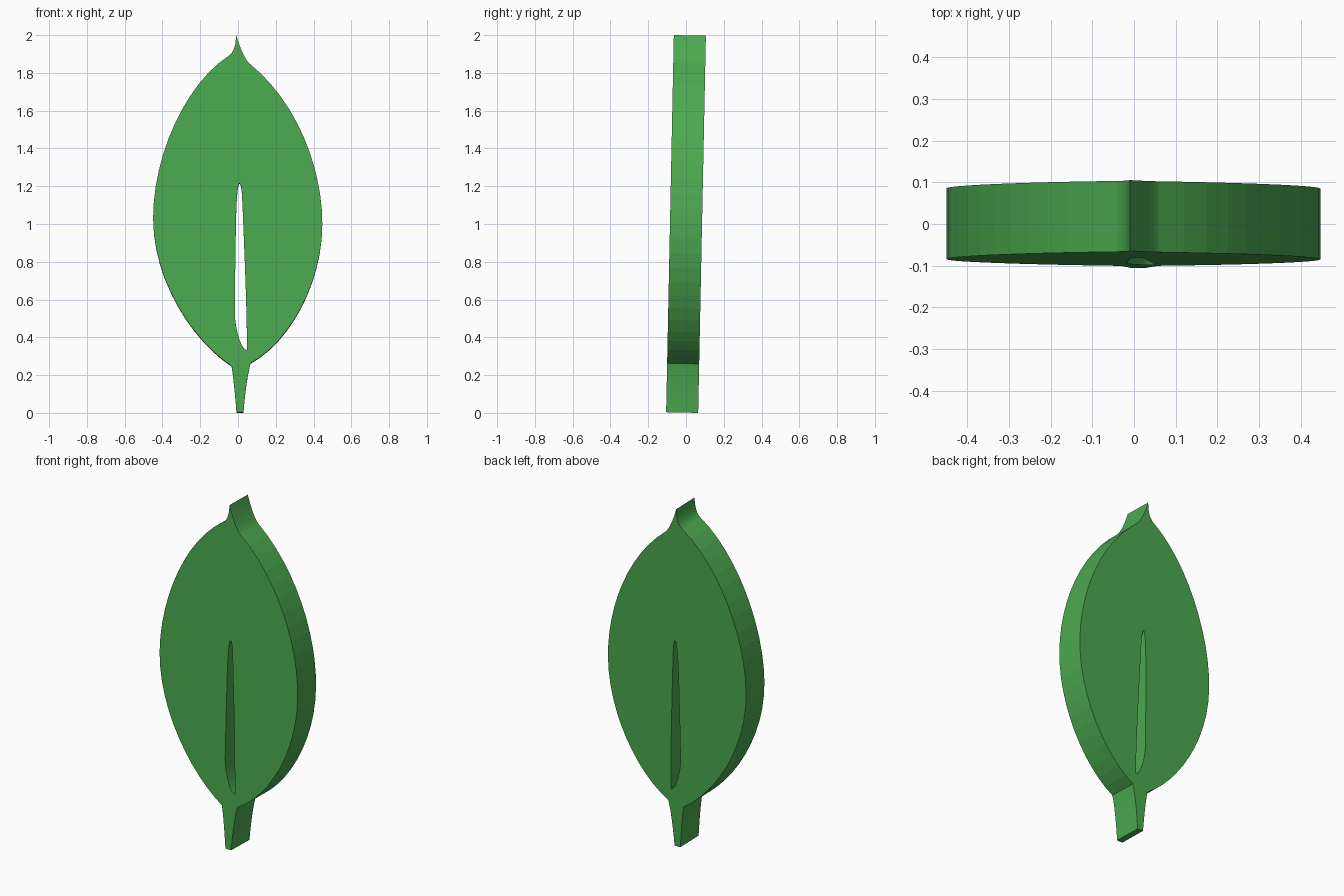
import bpy
import math
from mathutils import Matrix

if "Cube" in bpy.data.objects:
    bpy.data.objects.remove(bpy.data.objects["Cube"])

THICK = 0.17
LEAN = math.radians(1.17)

# Closed outlines as (x, z): each row is a corner followed by the two
# Bezier handles that lead to the next corner
BLADE = [
    [(-0.01, 2.0), (0.005, 1.95), (0.03, 1.88)],        # tip, right side
    [(0.06, 1.85), (0.31, 1.65), (0.447, 1.30)],
    [(0.447, 1.0), (0.447, 0.68), (0.27, 0.37)],
    [(0.066, 0.26), (0.05, 0.20), (0.037, 0.10)],       # stem
    [(0.029, 0.0), (0.017, 0.0), (0.004, 0.0)],
    [(-0.008, 0.0), (-0.015, 0.09), (-0.022, 0.17)],
    [(-0.034, 0.245), (-0.24, 0.38), (-0.45, 0.70)],    # left side
    [(-0.45, 1.03), (-0.45, 1.36), (-0.28, 1.74)],
    [(-0.05, 1.89), (-0.02, 1.91), (-0.012, 1.95)],
]
SLIT = [
    [(0.008, 1.215), (0.020, 1.215), (0.022, 1.14)],
    [(0.026, 1.05), (0.036, 0.80), (0.046, 0.58)],
    [(0.048, 0.33), (0.015, 0.33), (-0.017, 0.45)],
    [(-0.017, 0.53), (-0.015, 0.75), (-0.012, 1.0)],
    [(-0.008, 1.10), (-0.004, 1.17), (0.0, 1.215)],
]


def add_outline(curve, rows):
    spline = curve.splines.new('BEZIER')
    spline.bezier_points.add(len(rows) - 1)
    spline.use_cyclic_u = True
    for i, (corner, out, _) in enumerate(rows):
        p = spline.bezier_points[i]
        p.handle_left_type = p.handle_right_type = 'FREE'
        p.co = (corner[0], corner[1] - 1, 0)
        p.handle_right = (out[0], out[1] - 1, 0)
        back = rows[i - 1][2]
        p.handle_left = (back[0], back[1] - 1, 0)


# Leaf blade with stem and slit, extruded from a filled curve
curve = bpy.data.curves.new("leaf_outline", 'CURVE')
curve.dimensions = '2D'
curve.fill_mode = 'BOTH'
curve.resolution_u = 12
curve.extrude = THICK / 2
add_outline(curve, BLADE)
add_outline(curve, SLIT)
leaf = bpy.data.objects.new("leaf", curve)
bpy.context.collection.objects.link(leaf)
bpy.context.view_layer.objects.active = leaf
leaf.select_set(True)
bpy.ops.object.convert(target='MESH')
leaf = bpy.context.object
leaf.name = "leaf"

# Stand it up, leaning slightly backwards, resting on the ground
leaf.data.transform(Matrix.Rotation(math.pi / 2 - LEAN, 4, 'X') @ Matrix.Scale(0.9985, 4))
low = min(v.co.z for v in leaf.data.vertices)
leaf.data.transform(Matrix.Translation((0, 0, -low)))
for poly in leaf.data.polygons:
    poly.use_smooth = False

# Leaf green
green = bpy.data.materials.new("leaf_green")
green.diffuse_color = (0.072, 0.40, 0.080, 1)
green.use_nodes = True
green.node_tree.nodes["Principled BSDF"].inputs["Base Color"].default_value = green.diffuse_color
leaf.data.materials.clear()
leaf.data.materials.append(green)
